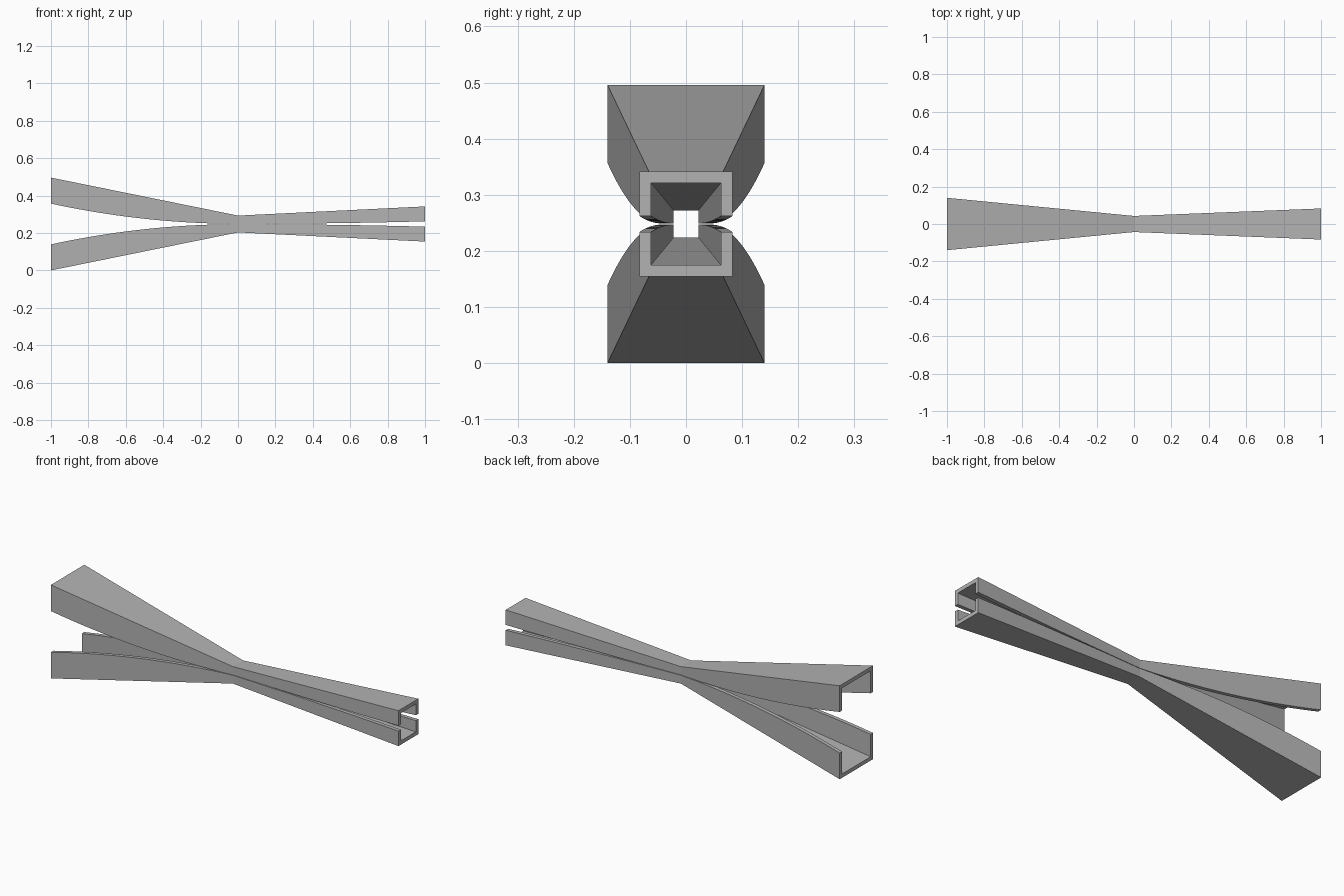
import bpy, bmesh

old = bpy.data.objects.get("Cube")
if old:
    bpy.data.objects.remove(old, do_unlink=True)

# Single grey material
grey = bpy.data.materials.new("plain grey")
grey.use_nodes = True
colour = (0.45, 0.45, 0.45, 1)
grey.diffuse_color = colour
grey.node_tree.nodes["Principled BSDF"].inputs["Base Color"].default_value = colour

MID = 0.248      # height of the mirror plane between the channels
WALL = 0.0205    # wall thickness
STEPS = 20       # stations on each side of the throat


def blend(a, b, t):
    return a + (b - a) * t


def section(x):
    """Half width, web height and lip height, measured from the mirror plane."""
    t = abs(x)
    if x < 0:
        return blend(0.043, 0.14, t), blend(0.045, MID, t), blend(0.001, 0.109, t * t)
    return blend(0.043, 0.083, t), blend(0.045, 0.094, t), blend(0.001, 0.0142, t * t)


def channel(name, side):
    """Flared U-channel lofted along x; side is +1 for upper, -1 for lower."""
    bm = bmesh.new()
    rings = []
    for i in range(-STEPS, STEPS + 1):
        x = i / STEPS
        w, top, lip = section(x)
        wi, ti = w - WALL, top - WALL
        outline = [(-w, lip), (-w, top), (w, top), (w, lip),
                   (wi, lip), (wi, ti), (-wi, ti), (-wi, lip)]
        rings.append([bm.verts.new((x, y, MID + side * h)) for y, h in outline])
    for a, b in zip(rings, rings[1:]):
        for k in range(len(a)):
            n = (k + 1) % len(a)
            bm.faces.new((a[k], a[n], b[n], b[k]))
    # End caps: two walls and the web
    for ring in (rings[0], rings[-1]):
        for quad in ((0, 1, 6, 7), (1, 2, 5, 6), (2, 3, 4, 5)):
            bm.faces.new([ring[q] for q in quad])
    bmesh.ops.recalc_face_normals(bm, faces=bm.faces)
    mesh = bpy.data.meshes.new(name)
    bm.to_mesh(mesh)
    bm.free()
    mesh.materials.append(grey)
    bpy.context.collection.objects.link(bpy.data.objects.new(name, mesh))


channel("upper_channel", 1)
channel("lower_channel", -1)
